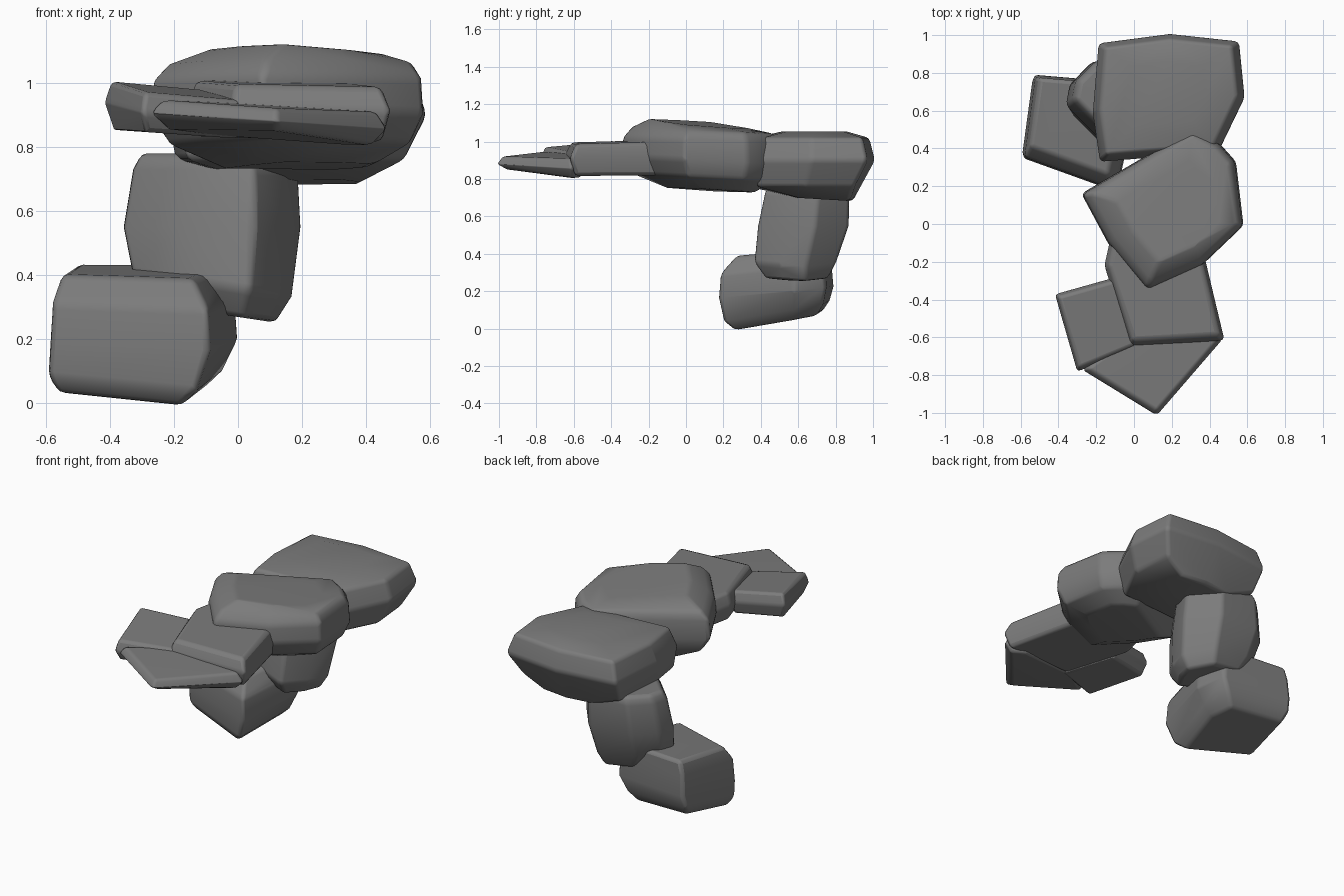
import bpy, bmesh
from mathutils import Vector

cube = bpy.data.objects.get("Cube")
if cube:
    bpy.data.objects.remove(cube)

stone = bpy.data.materials.new("dark grey stone")
stone.use_nodes = True
GREY = (0.2, 0.2, 0.2, 1)
stone.diffuse_color = GREY
stone.node_tree.nodes["Principled BSDF"].inputs["Base Color"].default_value = GREY


def rock(name, outline, layers, bevel=0.02):
    """Hull of scaled plan outlines; layer = (z, scale, slope x, slope y, shift x, shift y)."""
    bm = bmesh.new()
    plan = [Vector(p) for p in outline]
    centre = sum(plan, Vector((0, 0))) / len(plan)
    for z, scale, slope_x, slope_y, shift_x, shift_y in layers:
        for p in plan:
            d = (p - centre) * scale
            bm.verts.new((centre.x + d.x + shift_x, centre.y + d.y + shift_y,
                          z + d.x * slope_x + d.y * slope_y))
    hull = bmesh.ops.convex_hull(bm, input=bm.verts)
    loose = set(hull["geom_interior"] + hull["geom_unused"])
    bmesh.ops.delete(bm, geom=[g for g in loose if isinstance(g, bmesh.types.BMVert)],
                     context="VERTS")
    bmesh.ops.dissolve_limit(bm, angle_limit=0.06, verts=bm.verts, edges=bm.edges)
    bmesh.ops.recalc_face_normals(bm, faces=bm.faces)
    mesh = bpy.data.meshes.new(name)
    bm.to_mesh(mesh)
    bm.free()
    mesh.shade_smooth()
    mesh.set_sharp_from_angle(angle=1.1)
    mesh.materials.append(stone)
    obj = bpy.data.objects.new(name, mesh)
    bpy.context.scene.collection.objects.link(obj)
    # Soft worn edges with flat main faces
    mod = obj.modifiers.new("worn edges", "BEVEL")
    mod.width = bevel
    mod.segments = 2
    mod.limit_method = "ANGLE"
    mod.angle_limit = 0.5
    obj.modifiers.new("flat faces", "WEIGHTED_NORMAL").keep_sharp = True


# Foot and leaning column
rock("base_rock",
     [(-.59, .35), (-.53, .79), (-.06, .75), (0, .58), (-.09, .17)],
     [(.415, .82, 0, .09, -.02, .03), (.33, .97, 0, .1, 0, 0), (.2, 1, 0, .1, 0, 0),
      (.1, .92, -.03, .18, -.03, 0), (.045, .76, -.04, .18, -.05, 0)])
rock("column_rock",
     [(-.36, .62), (-.34, .73), (-.22, .85), (.06, .86), (.2, .68),
      (.15, .52), (.05, .37), (-.18, .44)],
     [(.78, .8, 0, 0, 0, .04), (.73, .93, 0, 0, .01, .03), (.55, 1, 0, 0, 0, .01),
      (.37, .9, -.15, 0, .0, -.035), (.28, .68, -.15, 0, .01, -.03)])

# Large upper rocks
rock("back_rock",
     [(-.19, .96), (.19, 1.01), (.56, .97), (.59, .67), (.45, .38),
      (-.18, .33), (-.22, .6)],
     [(1.055, .5, 0, 0, 0, 0), (1.02, .9, 0, 0, 0, 0), (.9, 1, 0, 0, 0, 0),
      (.76, .88, 0, 0, -.02, -.04), (.69, .45, 0, -.06, .02, .05)])
rock("middle_rock",
     [(-.28, .16), (.32, .51), (.45, .43), (.54, .33), (.58, -.01),
      (.36, -.22), (.07, -.35), (-.14, -.1)],
     [(1.095, .62, -.05, -.08, 0, -.02), (1.06, .89, 0, -.05, 0, .01),
      (1.01, .98, 0, -.04, 0, 0), (.9, 1, 0, -.05, 0, 0),
      (.81, .88, 0, -.05, 0, .01), (.74, .55, .02, -.06, 0, .05)])

# Thin front slabs
rock("inner_slab",
     [(-.16, -.22), (-.1, .05), (.32, .05), (.38, -.2), (.48, -.62), (-.02, -.65)],
     [(1, .91, -.02, .02, 0, 0), (.92, 1, -.02, 0, 0, 0), (.825, .92, -.03, 0, 0, 0)])
rock("side_slab",
     [(-.42, -.37), (-.1, -.28), (.03, -.65), (-.3, -.785)],
     [(.975, .9, -.11, .06, 0, 0), (.91, 1, -.1, .05, 0, 0), (.84, .87, -.07, 0, 0, 0)],
     .015)
rock("front_slab",
     [(-.28, -.77), (-.08, -.62), (.38, -.55), (.47, -.61), (.12, -1.015)],
     [(.926, .9, -.06, .02, 0, 0), (.88, 1, -.07, 0, 0, 0), (.83, .86, -.06, -.08, 0, .01)],
     .015)
